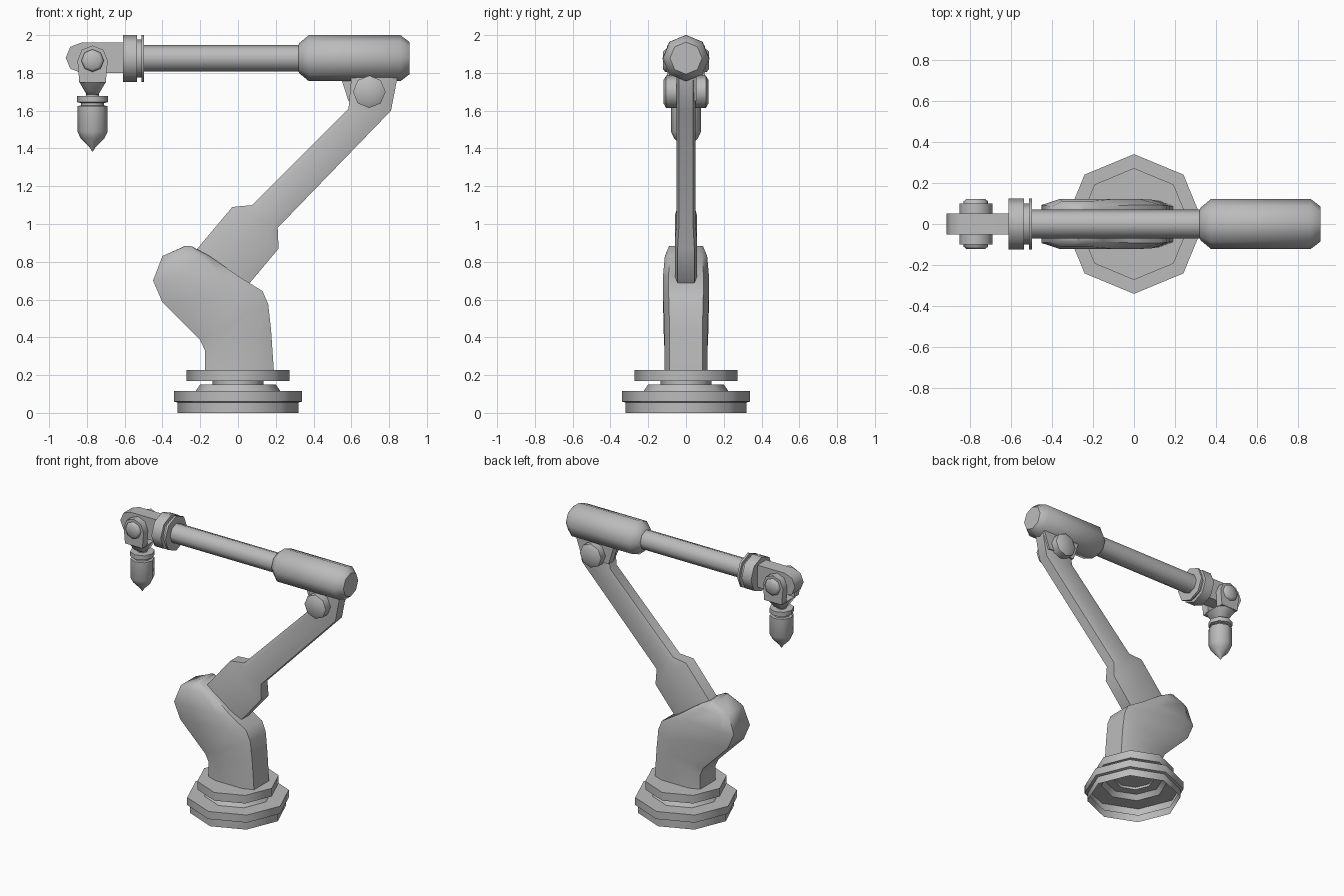
import bpy, bmesh, math
from mathutils import Vector

cube = bpy.data.objects.get("Cube")
if cube:
    bpy.data.objects.remove(cube, do_unlink=True)

grey = bpy.data.materials.new("plain_grey")
grey.use_nodes = True
grey.diffuse_color = (0.5, 0.5, 0.5, 1)
grey.node_tree.nodes["Principled BSDF"].inputs["Base Color"].default_value = (0.5, 0.5, 0.5, 1)
parts = []


def finish(name, bm):
    bmesh.ops.remove_doubles(bm, verts=bm.verts, dist=1e-5)
    bmesh.ops.recalc_face_normals(bm, faces=bm.faces)
    mesh = bpy.data.meshes.new(name)
    bm.to_mesh(mesh)
    bm.free()
    mesh.materials.append(grey)
    obj = bpy.data.objects.new(name, mesh)
    bpy.context.collection.objects.link(obj)
    parts.append(obj)


def skin(bm, rings, caps=True):
    """Bridge consecutive rings of points with faces."""
    loops = [[bm.verts.new(p) for p in ring] for ring in rings]
    for a, b in zip(loops, loops[1:]):
        n = len(a)
        for i in range(n):
            bm.faces.new((a[i], a[(i + 1) % n], b[(i + 1) % n], b[i]))
    if caps:
        bm.faces.new(loops[0])
        bm.faces.new(loops[-1])


def turned(name, profile, axis="z", origin=(0, 0, 0), caps=True, sides=8):
    """Turn (radius, distance) points around an axis."""
    rings = []
    for r, t in profile:
        ring = []
        for i in range(sides):
            a = 2 * math.pi * i / sides
            u, v = r * math.cos(a), r * math.sin(a)
            p = {"x": (t, u, v), "y": (u, t, v), "z": (u, v, t)}[axis]
            ring.append(Vector(origin) + Vector(p))
        rings.append(ring)
    bm = bmesh.new()
    skin(bm, rings, caps)
    finish(name, bm)


def link(name, sections, chamfer=0.25):
    """Loft chamfered sections, each (left x, left z, right x, right z, half depth)."""
    rings = []
    for x0, z0, x1, z1, d in sections:
        e = d * (1 - 1.2 * chamfer)
        rings.append([(x0 + (x1 - x0) * f, y, z0 + (z1 - z0) * f) for f, y in (
            (0, -e), (chamfer, -d), (1 - chamfer, -d), (1, -e),
            (1, e), (1 - chamfer, d), (chamfer, d), (0, e))])
    bm = bmesh.new()
    skin(bm, rings)
    finish(name, bm)


def plate(name, outline, y0, y1):
    """Extrude an xz outline between two depths."""
    bm = bmesh.new()
    skin(bm, [[(x, y, z) for x, z in outline] for y in (y0, y1)])
    finish(name, bm)


# Hollow stepped foot and turntable
turned("base", [(0.32, 0), (0.32, 0.055), (0.34, 0.06), (0.34, 0.115), (0.225, 0.115),
                (0.20, 0.15), (0.135, 0.15), (0.135, 0.17)], caps=False)
turned("turntable", [(0.135, 0.168), (0.272, 0.168), (0.272, 0.227), (0.0, 0.227)], caps=False)
turned("turntable_core", [(0.135, 0.168), (0.11, 0.20)])

# Bent shoulder housing
link("shoulder", [
    (-0.175, 0.22, 0.19, 0.22, 0.115), (-0.175, 0.33, 0.175, 0.44, 0.115),
    (-0.20, 0.385, 0.16, 0.575, 0.118), (-0.40, 0.585, 0.13, 0.645, 0.122),
    (-0.45, 0.70, 0.0, 0.725, 0.122), (-0.40, 0.83, -0.15, 0.83, 0.112),
    (-0.28, 0.884, -0.245, 0.882, 0.09)], 0.2)

# Upper arm with wide sleeve and narrow beam
link("upper_arm", [
    (-0.24, 0.84, 0.06, 0.685, 0.058), (-0.03, 1.09, 0.215, 0.87, 0.058),
    (0.075, 1.10, 0.21, 0.98, 0.05), (0.585, 1.61, 0.81, 1.60, 0.05),
    (0.60, 1.78, 0.845, 1.78, 0.05)], 0.2)

# Elbow bracket and pivot
plate("elbow_bracket", [(0.54, 1.79), (0.585, 1.65), (0.80, 1.65), (0.85, 1.79)], 0.0, 0.056)
turned("elbow_pivot", [(0.06, -0.12), (0.086, -0.105), (0.086, 0.105), (0.06, 0.12)],
       "y", (0.695, 0, 1.70))

# Forearm tube and motor housing
turned("forearm", [(0.07, -0.50), (0.07, 0.32), (0.08, 0.325), (0.122, 0.375),
                   (0.122, 0.86), (0.085, 0.908)], "x", (0, 0, 1.878))
turned("wrist_collar", [(0.125, -0.61), (0.125, -0.535), (0.10, -0.535), (0.10, -0.512),
                        (0.125, -0.512), (0.125, -0.497)], "x", (0, 0, 1.876))

# Round-ended wrist tongue
plate("wrist", [(-0.60, 1.96), (-0.83, 1.96), (-0.888, 1.938), (-0.912, 1.88),
                (-0.888, 1.822), (-0.83, 1.80), (-0.60, 1.80)], -0.05, 0.05)

# Fork cheeks on both sides of the wrist
cheek = [(-0.70, 1.75), (-0.69, 1.865), (-0.713, 1.922), (-0.77, 1.945),
         (-0.827, 1.922), (-0.85, 1.865), (-0.84, 1.75)]
for side, s in (("right", -1), ("left", 1)):
    plate(side + "_fork_cheek", cheek, s * 0.045, s * 0.10)
turned("wrist_pivot", [(0.045, -0.122), (0.06, -0.11), (0.06, 0.11), (0.045, 0.122)],
       "y", (-0.77, 0, 1.865))
link("fork_bridge", [(-0.842, 1.755, -0.698, 1.755, 0.10), (-0.81, 1.70, -0.73, 1.70, 0.06),
                     (-0.80, 1.685, -0.74, 1.685, 0.035)])

# Pointed tool with its flange
tool_at = (-0.77, 0, 0)
turned("tool_neck", [(0.035, 1.70), (0.035, 1.60)], "z", tool_at)
turned("tool_flange", [(0.082, 1.677), (0.082, 1.645), (0.06, 1.64), (0.06, 1.62)], "z", tool_at)
turned("tool_body", [(0.06, 1.627), (0.08, 1.625), (0.08, 1.49), (0.062, 1.452),
                     (0.015, 1.405), (0.003, 1.385)], "z", tool_at)

# Smooth rounded sides, keep hard rims
bpy.ops.object.select_all(action="DESELECT")
for obj in parts:
    obj.select_set(True)
bpy.context.view_layer.objects.active = parts[0]
bpy.ops.object.shade_smooth_by_angle(angle=math.radians(52))
